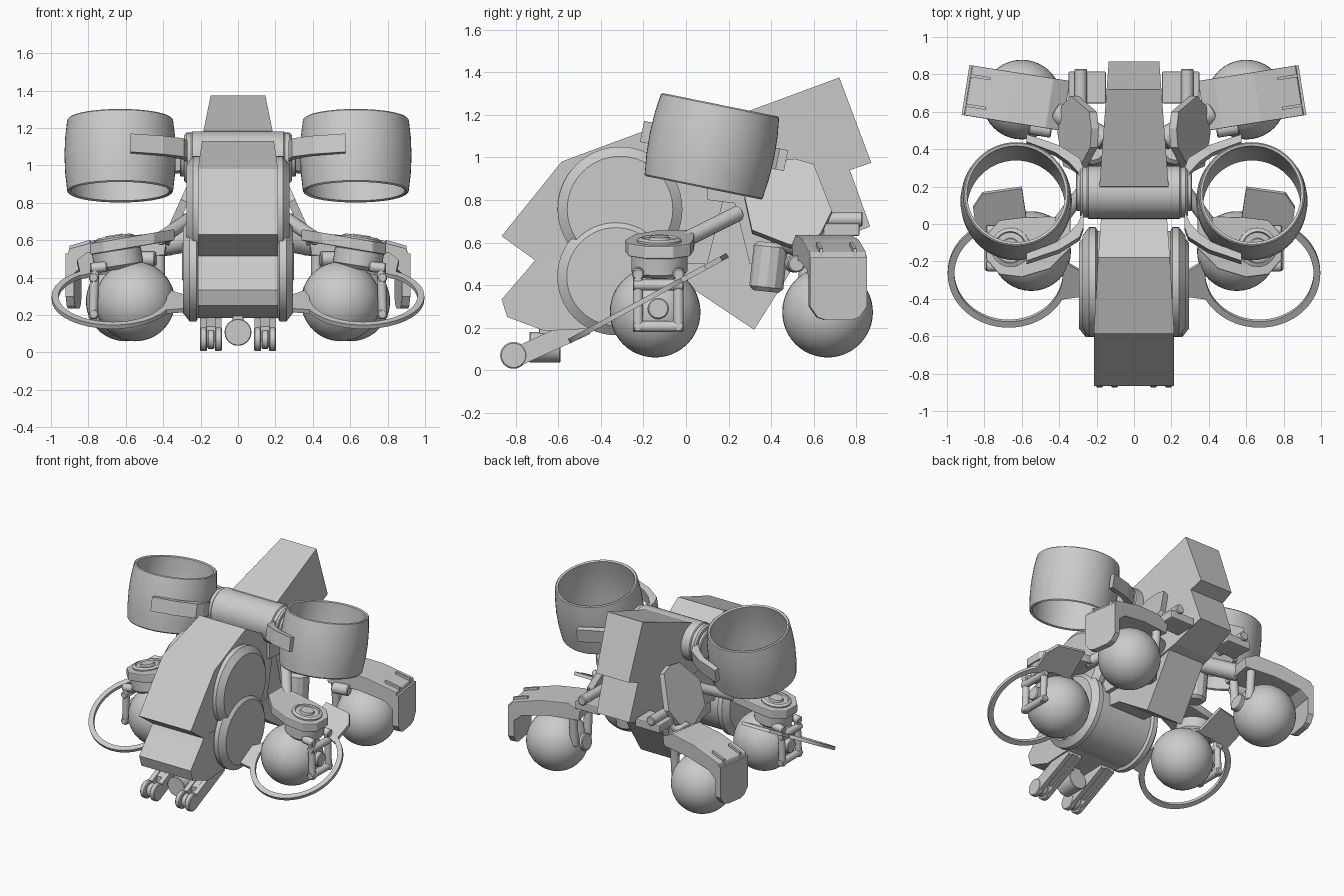
import bpy, bmesh
from math import sin, cos, pi, radians
from mathutils import Matrix, Vector

if "Cube" in bpy.data.objects:
    bpy.data.objects.remove(bpy.data.objects["Cube"])

SMOOTH = []


def make(name, bm, mirror=False, bevel=0):
    bmesh.ops.recalc_face_normals(bm, faces=bm.faces[:])
    me = bpy.data.meshes.new(name)
    bm.to_mesh(me)
    bm.free()
    ob = bpy.data.objects.new(name, me)
    bpy.context.collection.objects.link(ob)
    if bevel:
        m = ob.modifiers.new("bevel", 'BEVEL')
        m.width, m.segments = bevel, 2
    if mirror:
        ob.modifiers.new("mirror", 'MIRROR')
    return ob


def prism(name, pts, place, mirror=False, bevel=0):
    """Outline swept between two caps; place(a, b, s) gives 3D for s = -1 / 1."""
    bm = bmesh.new()
    lo, hi = [[bm.verts.new(place(a, b, s)) for a, b in pts] for s in (-1, 1)]
    bm.faces.new(lo)
    bm.faces.new(hi)
    for i in range(len(pts)):
        j = (i + 1) % len(pts)
        bm.faces.new((lo[i], lo[j], hi[j], hi[i]))
    return make(name, bm, mirror, bevel)


def slab(name, pts, x0, x1, bevel=0):
    """Mirrored side-profile plate between two x positions."""
    return prism(name, pts, lambda a, b, s: ((x0, x1)[s > 0], a, b), True, bevel)


def lathe(name, prof, mat, n=48, mirror=False, closed=True):
    """Revolve (radius, height) points about local z."""
    bm = bmesh.new()
    rings = [[bm.verts.new(mat @ Vector((r * cos(2 * pi * k / n), r * sin(2 * pi * k / n), h)))
              for k in range(n)] for r, h in prof]
    for i in range(len(prof) - (not closed)):
        a, b = rings[i], rings[(i + 1) % len(prof)]
        for k in range(n):
            m = (k + 1) % n
            bm.faces.new((a[k], a[m], b[m], b[k]))
    if not closed:
        bm.faces.new(rings[0])
        bm.faces.new(rings[-1])
    SMOOTH.append(make(name, bm, mirror))


def rod(name, p0, p1, r, mirror=True, n=24, chamfer=0.006):
    p0, p1 = Vector(p0), Vector(p1)
    d = p1 - p0
    mat = Matrix.Translation(p0) @ d.to_track_quat('Z', 'Y').to_matrix().to_4x4()
    L, c = d.length, chamfer
    lathe(name, [(r - c, 0), (r, c), (r, L - c), (r - c, L)], mat, n, mirror, False)


def box(name, c, size, mirror=True, bevel=0.008):
    bm = bmesh.new()
    bmesh.ops.create_cube(bm, size=1, matrix=Matrix.Translation(c) @ Matrix.Diagonal((*size, 1)))
    return make(name, bm, mirror, bevel)


def ball(name, c, r):
    bm = bmesh.new()
    bmesh.ops.create_uvsphere(bm, u_segments=40, v_segments=24, radius=r, matrix=Matrix.Translation(c))
    SMOOTH.append(make(name, bm, True))


def hull(name, pts, width):
    return prism(name, pts, lambda a, b, s: (s * width(a), a, b))


# --- central hull, from nose to tail
def head_w(y):
    return 0.215 if y < -0.5 else 0.215 - 0.04 * (y + 0.5) / 0.55


def tail_w(y):
    return 0.185 - 0.05 * (y - 0.2) / 0.67


hull("upper_nose", [(-.866, .63), (-.584, .98), (-.18, 1.13), (.05, 1.0), (.2, .9), (.1, .5), (-.5, .5), (-.70, .51)], head_w)
hull("lower_nose", [(-.735, .485), (-.866, .333), (-.84, .25), (-.665, .185), (-.35, .2), (-.35, .52), (-.7, .53)], lambda y: .213)
hull("tail_block", [(.2, 1.183), (.72, 1.375), (.87, .975), (.77, .94), (.5, .75), (.1, .8), (.1, 1.0)], tail_w)
hull("lower_tail_block", [(.2, .9), (.72, .96), (.77, .94), (.865, .675), (.62, .58), (.3, .5)], tail_w)
hull("keel", [(-.2, .42), (.02, .39), (.32, .19), (.44, .38), (.6, .64), (.4, .9), (-.2, .9)], lambda y: .15)

# --- round side drums
SIDE = Matrix.Rotation(pi / 2, 4, 'Y')
for nm, y, z, r, w in (("upper_drum", -.31, .757, .293, .275), ("lower_drum", -.33, .44, .275, .293)):
    p = [(r - .045, w), (r, w - .035), (r, w - .07), (r - .02, w - .08)]
    lathe(nm, p + [(a, -h) for a, h in reversed(p)], Matrix.Translation((0, y, z)) @ SIDE, 56, False, False)

# --- ducts on a cross shaft
rod("duct_shaft", (-.25, .17, 1.04), (.25, .17, 1.04), .142, False, 40)
rod("shaft_collar", (.24, .17, 1.04), (.288, .17, 1.04), .135, True, 40, .012)
rod("shaft_end", (.28, .17, 1.04), (.31, .17, 1.04), .10, True, 32)
TILT = Matrix.Translation((0, .122, 1.055)) @ Matrix.Rotation(radians(-11.5), 4, 'X')
DUCT = TILT @ Matrix.Translation((.63, 0, 0))
outer = [(.276, -.202), (.283, -.195), (.294, -.1), (.298, 0), (.294, .1), (.283, .19), (.276, .196)]
inner = [(.262, .19), (.272, .1), (.276, 0), (.272, -.1), (.262, -.195)]
lathe("duct", outer + inner, DUCT, 56, True)
arm = [(.27, -.06), (.30, -.13), (.35, -.185), (.42, -.235), (.575, -.295), (.575, -.335), (.40, -.275), (.29, -.205), (.27, -.15)]
for nm, s in (("duct_front_arm", 1), ("duct_rear_arm", -1)):
    prism(nm, arm, lambda a, b, h, s=s: TILT @ Vector((a, b * s + (.02 if s < 0 else 0), h * .05)), True)

# --- tilted bumper rings with a fin
RING = Matrix.Translation((.67, -.262, .292)) @ Matrix.Rotation(radians(28.5), 4, 'X')
lathe("bumper_ring", [(.326, -.012), (.326, .012), (.29, .012), (.29, -.012)], RING, 64, True)


def ring_plane(a, b, s):
    return RING @ Vector((a - .67, (b + .262) / cos(radians(28.5)), s * .012))


prism("ring_fin", [(.57, .0), (.6, .195), (.81, .165), (.86, .09), (.84, -.06), (.7, 0)], ring_plane, True)
prism("ring_mount", [(.25, -.38), (.25, -.27), (.37, -.2), (.37, -.33), (.40, -.40)], ring_plane, True)

# --- front ball legs
ball("front_ball", (.55, -.145, .273), .213)
prism("front_leg_plate", [(.34, -.13), (.34, .03), (.45, .04), (.6, .035), (.72, .02), (.79, -.06), (.79, -.19),
                          (.72, -.27), (.6, -.285), (.45, -.24)],
      lambda a, b, s: (a, b, .585 - (a - .6) * .17 + s * .03), True, .006)
CAP = Matrix.Translation((.645, -.125, .515)) @ Matrix.Rotation(radians(9), 4, 'Y')
lathe("front_ball_cap", [(.11, -.07), (.132, -.05), (.132, .03), (.11, .04)], CAP, 40, True, False)
lathe("front_pivot_disc", [(.105, .05), (.105, .10), (.085, .11), (.08, .10), (.05, .10), (.045, .115)], CAP, 40, True, False)
rod("front_upper_arm", (.22, .25, .74), (.42, -.02, .605), .036)
for y in (-.225, -.035):
    rod("fork_rod", (.775, y, .18), (.765, y, .47), .024)
    rod("fork_joint", (.70, y, .46), (.79, y, .45), .028)
for z in (.205, .40):
    rod("fork_crossbar", (.772, -.25, z), (.772, -.01, z), .026)
rod("front_axle", (.70, -.13, .29), (.785, -.13, .29), .05)

# --- rear ball legs with fenders
ball("rear_ball", (.60, .665, .273), .213)
SWING = Matrix.Translation((.62, .672, 0)) @ Matrix.Rotation(radians(9), 4, 'Z') @ Matrix.Translation((-.62, 0, 0))
prism("rear_fender_top", [(.36, .59), (.45, .635), (.66, .615), (.885, .555), (.905, .46), (.86, .42), (.80, .47), (.6, .51), (.37, .52)],
      lambda a, b, s: SWING @ Vector((a, s * .135, b)), True, .004)
prism("rear_fender_side", [(-.135, .53), (.135, .53), (.135, .30), (.10, .25), (.06, .235), (-.06, .235), (-.10, .25), (-.135, .30)],
      lambda a, b, s: SWING @ Vector((.882 + s * .022, a, b)), True)
for y in (-.08, .08):
    prism("fender_rib", [(.78, y - .008), (.78, y + .008), (.89, y + .008), (.89, y - .008)],
          lambda a, b, s: SWING @ Vector((a, b, .576 - (a - .8) * .28 + s * .02)), True)
rod("rear_thigh", (.15, .45, .62), (.42, .60, .57), .06)
rod("hip_pod", (.22, .40, .60), (.22, .375, .37), .08, True, 12, .02)
rod("rear_shin", (.42, .55, .56), (.42, .57, .30), .03)
rod("rear_shin_back", (.42, .74, .56), (.42, .72, .30), .03)
rod("rear_axle", (.37, .64, .31), (.46, .64, .29), .06)
rod("rear_knee", (.44, .50, .5), (.56, .52, .5), .04)
box("rear_bracket", (.25, .73, .66), (.2, .17, .06))

# --- angled hip shields and tail pipes
prism("hip_shield", [(.275, .81), (.41, .97), (.51, .985), (.60, .96), (.685, .74), (.63, .63), (.49, .58), (.31, .65)],
      lambda a, b, s: (.39 - (b - .58) * .45 + s * .02, a, b + s * .009), True)
rod("tail_pipe", (.285, .55, .71), (.285, .83, .71), .034)

# --- forward prongs with rollers, and chin barrel
prong = [(-.80, .11), (-.84, .04), (-.78, .02), (-.45, .17), (-.45, .27)]
for x in (.105, .185):
    slab("prong_cheek", prong, x - .017, x + .017)
    rod("prong_tip", (x - .019, -.81, .07), (x + .019, -.81, .07), .063)
slab("prong_core", [(-.72, .14), (-.72, .06), (-.45, .18), (-.45, .25)], .11, .18)
rod("prong_roller", (.125, -.805, .07), (.165, -.805, .07), .05)
rod("chin_barrel", (0, -.735, .108), (0, -.59, .108), .072, False, 24, .004)
box("chin_mount", (0, -.64, .17), (.06, .1, .08), mirror=False)

# --- smooth the round parts, leave plates flat
bpy.ops.object.select_all(action='DESELECT')
for ob in SMOOTH:
    ob.select_set(True)
bpy.context.view_layer.objects.active = SMOOTH[0]
bpy.ops.object.shade_smooth_by_angle(angle=radians(28))
